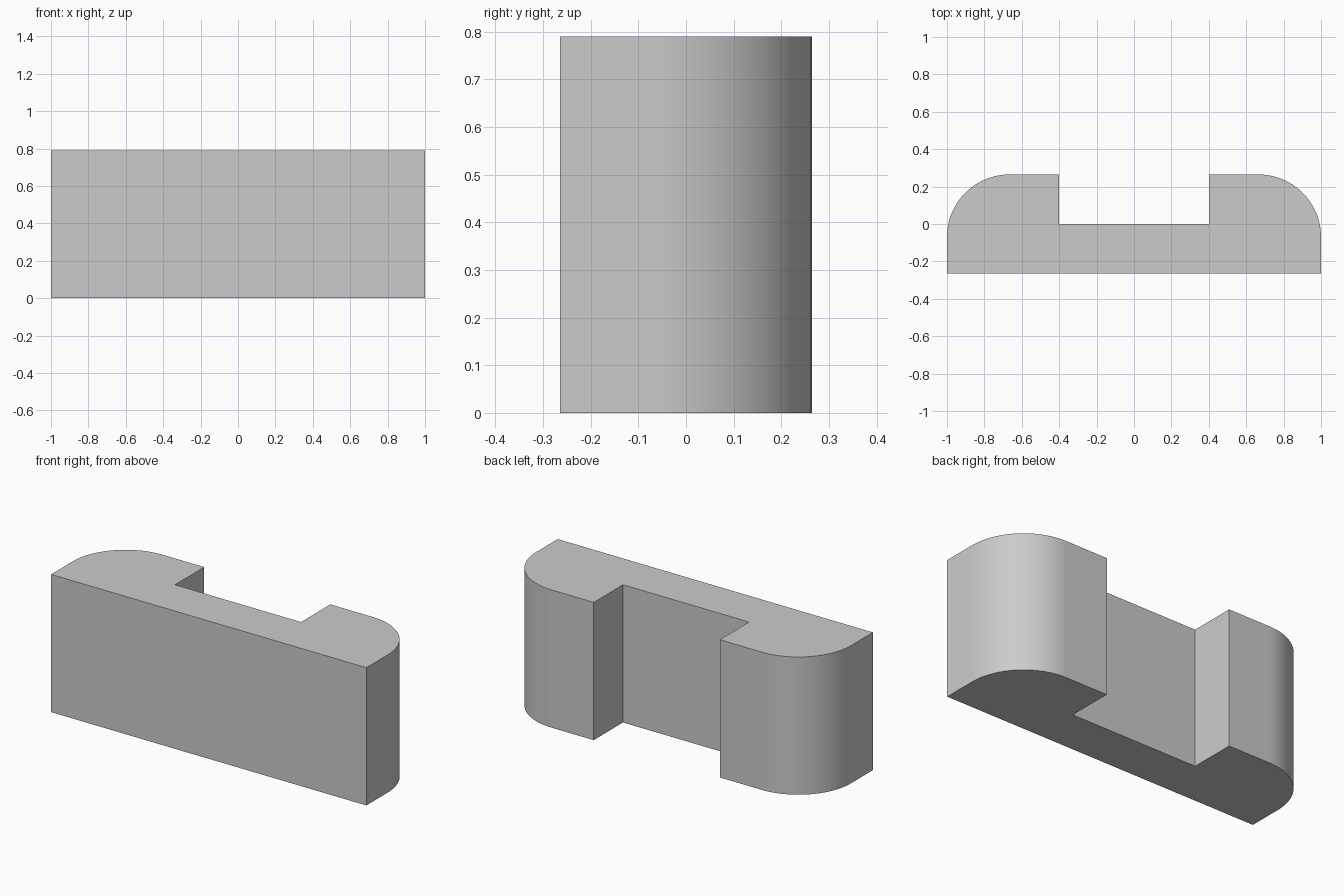
import bpy
import bmesh
from math import sin, cos, pi, radians

cube = bpy.data.objects.get("Cube")
if cube:
    bpy.data.objects.remove(cube, do_unlink=True)

HALF_WIDTH, HALF_DEPTH, HEIGHT = 1.0, 0.265, 0.79
NOTCH_HALF, NOTCH_FLOOR = 0.4, 0.0
RADIUS, STEPS = 0.335, 24

# Plain grey material
grey = bpy.data.materials.new("light_grey")
grey.use_nodes = True
colour = (0.6, 0.6, 0.6, 1)
grey.diffuse_color = colour
grey.node_tree.nodes["Principled BSDF"].inputs["Base Color"].default_value = colour

# Left half of the outline: front corner, rounded back corner, notch
half = [(HALF_WIDTH, -HALF_DEPTH)]
for i in range(STEPS + 1):
    a = pi / 2 * i / STEPS
    half.append((HALF_WIDTH - RADIUS + RADIUS * cos(a),
                 HALF_DEPTH - RADIUS + RADIUS * sin(a)))
half += [(NOTCH_HALF, HALF_DEPTH), (NOTCH_HALF, NOTCH_FLOOR)]
outline = half + [(-x, y) for x, y in reversed(half)]

# Extrude the mirrored outline upward into the notched block
bm = bmesh.new()
base = bm.faces.new([bm.verts.new((x, y, 0)) for x, y in outline])
extruded = bmesh.ops.extrude_face_region(bm, geom=[base], use_keep_orig=True)
top = [g for g in extruded["geom"] if isinstance(g, bmesh.types.BMVert)]
bmesh.ops.translate(bm, verts=top, vec=(0, 0, HEIGHT))
bmesh.ops.recalc_face_normals(bm, faces=bm.faces)

mesh = bpy.data.meshes.new("notched_block")
bm.to_mesh(mesh)
bm.free()
mesh.materials.append(grey)
block = bpy.data.objects.new("notched_block", mesh)
bpy.context.collection.objects.link(block)

# Smooth the rounded corners, keep the other edges sharp
bpy.ops.object.select_all(action="DESELECT")
block.select_set(True)
bpy.context.view_layer.objects.active = block
bpy.ops.object.shade_smooth_by_angle(angle=radians(30))
